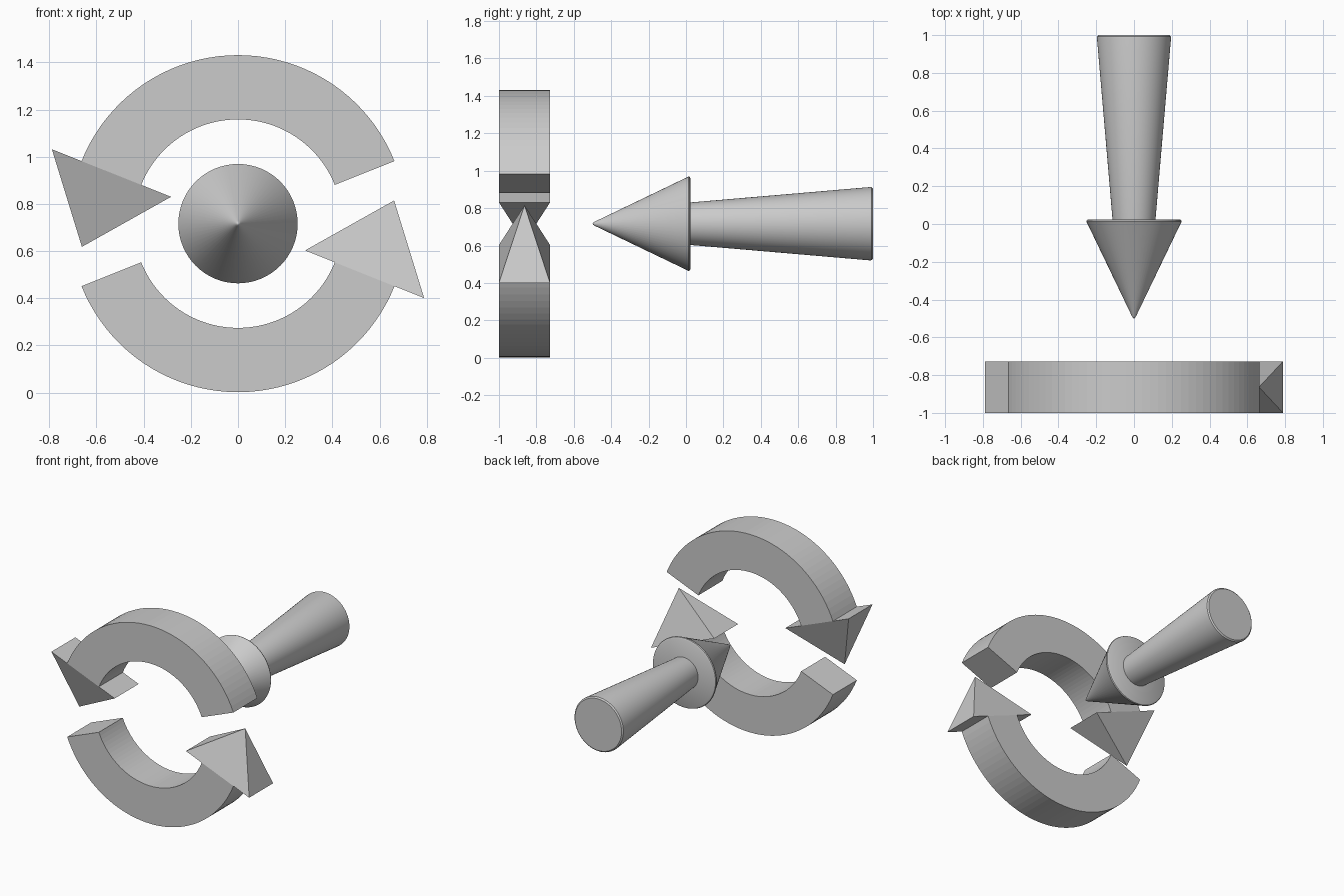
import bpy, bmesh, math
from mathutils import Matrix, Vector

if "Cube" in bpy.data.objects:
    bpy.data.objects.remove(bpy.data.objects["Cube"])

CZ = 0.7165                 # height of the common axis
R_OUT, R_IN = 0.7145, 0.442
Y0, Y1 = -1.0, -0.727       # front and back of the ring
END = math.radians(21.8)    # angle of the gap edges


def finish(name, bm):
    bmesh.ops.recalc_face_normals(bm, faces=bm.faces)
    me = bpy.data.meshes.new(name)
    bm.to_mesh(me)
    bm.free()
    ob = bpy.data.objects.new(name, me)
    bpy.context.collection.objects.link(ob)
    return ob


def polar(r, a, y):
    return Vector((r * math.cos(a), y, CZ + r * math.sin(a)))


def arc_band(name, turn, steps=40):
    # rectangular section swept along the arc
    bm = bmesh.new()
    rings = []
    for i in range(steps + 1):
        a = turn + END + (math.pi - 2 * END) * i / steps
        rings.append([bm.verts.new(polar(r, a, y)) for r, y in
                      ((R_IN, Y0), (R_OUT, Y0), (R_OUT, Y1), (R_IN, Y1))])
    for p, q in zip(rings, rings[1:]):
        for k in range(4):
            n = (k + 1) % 4
            bm.faces.new((p[k], p[n], q[n], q[k]))
    bm.faces.new(rings[0])
    bm.faces.new(rings[-1])
    return finish(name, bm)


def arc_head(name, turn):
    # four-sided pyramid at the end of an arc, pointing along its tangent
    a = turn + math.pi - END
    bm = bmesh.new()
    base = [bm.verts.new(polar(r, a, y)) for r, y in
            ((0.306, Y0), (0.850, Y0), (0.850, Y1), (0.306, Y1))]
    tangent = Vector((-math.sin(a), 0, math.cos(a)))
    tip = bm.verts.new(polar(0.578, a, (Y0 + Y1) / 2) + tangent * 0.337)
    bm.faces.new(base)
    for k in range(4):
        bm.faces.new((base[k], base[(k + 1) % 4], tip))
    return finish(name, bm)


def turned(name, profile, segs=64):
    # (radius, y) profile spun round the y axis
    bm = bmesh.new()
    vs = [bm.verts.new((r, y, CZ)) for r, y in profile]
    es = [bm.edges.new(e) for e in zip(vs, vs[1:])]
    bmesh.ops.spin(bm, geom=vs + es, cent=(0, 0, CZ), axis=(0, 1, 0),
                   angle=math.tau, steps=segs, use_duplicate=False)
    bmesh.ops.remove_doubles(bm, verts=bm.verts, dist=1e-5)
    ob = finish(name, bm)
    bpy.ops.object.select_all(action='DESELECT')
    ob.select_set(True)
    bpy.context.view_layer.objects.active = ob
    bpy.ops.object.shade_smooth_by_angle(angle=math.radians(30))
    return ob


# two curved arrows, each half a turn apart
for label, turn in (("upper", 0.0), ("lower", math.pi)):
    arc_band(label + "_arc", turn)
    arc_head(label + "_arc_head", turn)

# straight arrow along the axis: pointed head and flared shaft
turned("arrow_head_cone", [(0, -0.5), (0.006, -0.496), (0.012, -0.486),
                           (0.248, 0.005), (0.253, 0.013), (0.25, 0.02),
                           (0.241, 0.025), (0, 0.025)])
turned("arrow_shaft", [(0, 0.015), (0.113, 0.015), (0.196, 0.984),
                       (0.195, 0.992), (0.186, 1.0), (0, 1.0)])
